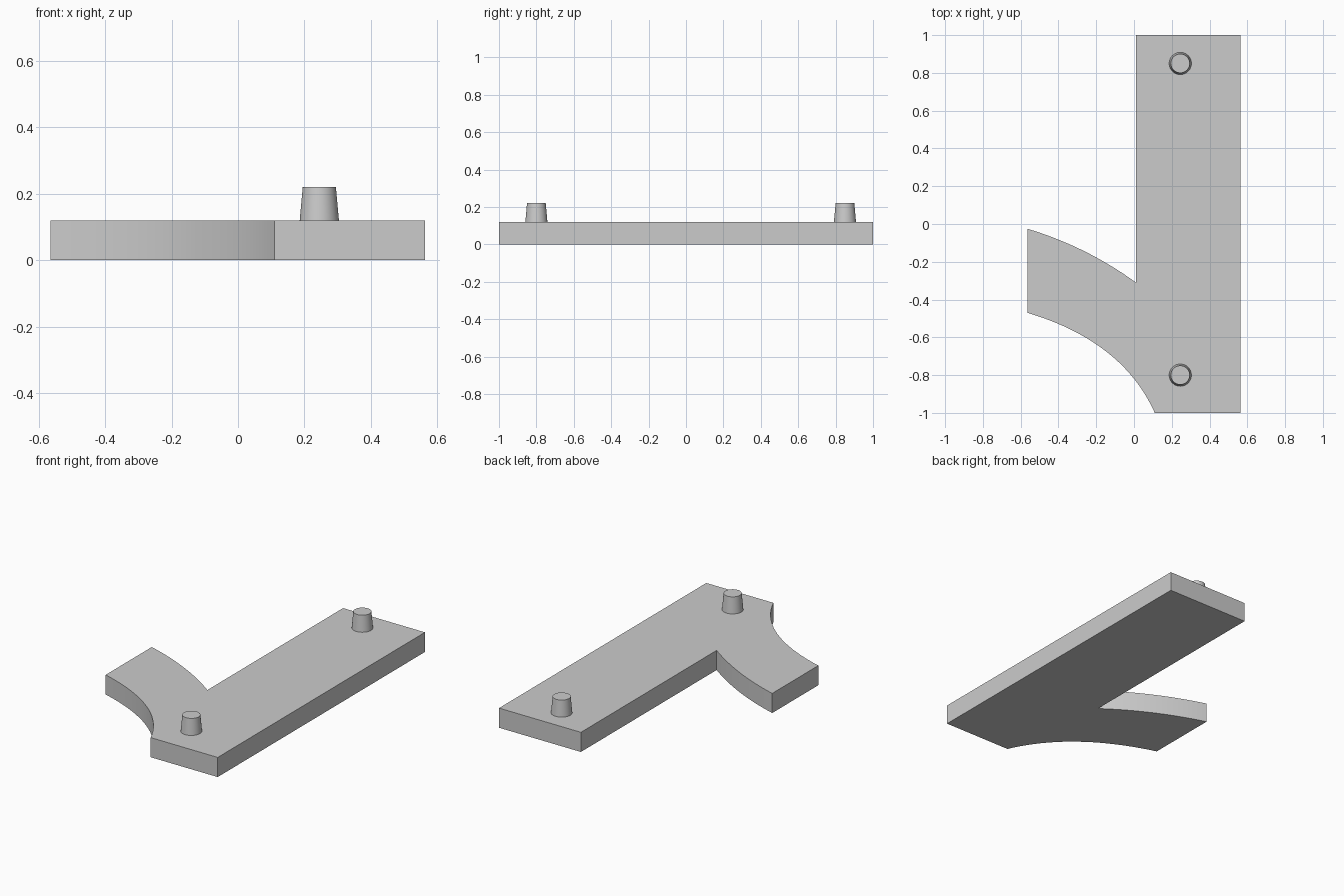
import bpy
import bmesh
import math
from mathutils import Vector

if "Cube" in bpy.data.objects:
    bpy.data.objects.remove(bpy.data.objects["Cube"], do_unlink=True)

THICKNESS = 0.12
PEG_HEIGHT = 0.10

grey = bpy.data.materials.new("plain grey")
grey.use_nodes = True
grey.diffuse_color = (0.6, 0.6, 0.6, 1)
grey.node_tree.nodes["Principled BSDF"].inputs["Base Color"].default_value = (0.6, 0.6, 0.6, 1)


def curve_points(start, control, end, steps=20):
    """Points along a quadratic curve."""
    a, b, c = Vector(start), Vector(control), Vector(end)
    ts = [i / steps for i in range(steps + 1)]
    return [a * (1 - t) ** 2 + b * 2 * t * (1 - t) + c * t * t for t in ts]


def smooth(obj):
    obj.data.materials.append(grey)
    bpy.ops.object.select_all(action="DESELECT")
    obj.select_set(True)
    bpy.context.view_layer.objects.active = obj
    bpy.ops.object.shade_smooth_by_angle(angle=math.radians(30))


# Flat plate: straight bar with a curved branch on its right side
lower_edge = curve_points((-0.565, -0.47), (-0.06, -0.62), (0.11, -1.0))
upper_edge = curve_points((0.01, -0.31), (-0.25, -0.12), (-0.565, -0.025))
outline = lower_edge + [Vector((0.563, -1)), Vector((0.563, 1)), Vector((0.01, 1))] + upper_edge

bm = bmesh.new()
base = bm.faces.new([bm.verts.new((p.x, p.y, 0)) for p in outline])
raised = bmesh.ops.extrude_face_region(bm, geom=[base], use_keep_orig=True)
top_verts = [g for g in raised["geom"] if isinstance(g, bmesh.types.BMVert)]
bmesh.ops.translate(bm, verts=top_verts, vec=(0, 0, THICKNESS))
bmesh.ops.recalc_face_normals(bm, faces=bm.faces)
mesh = bpy.data.meshes.new("branched_plate")
bm.to_mesh(mesh)
bm.free()
plate = bpy.data.objects.new("branched_plate", mesh)
bpy.context.collection.objects.link(plate)
smooth(plate)

# Tapered locating pegs near both ends of the bar
for name, y in (("front_peg", -0.80), ("back_peg", 0.85)):
    bpy.ops.mesh.primitive_cone_add(
        vertices=48, radius1=0.059, radius2=0.05, depth=PEG_HEIGHT,
        location=(0.245, y, THICKNESS + PEG_HEIGHT / 2))
    peg = bpy.context.object
    peg.name = name
    smooth(peg)
